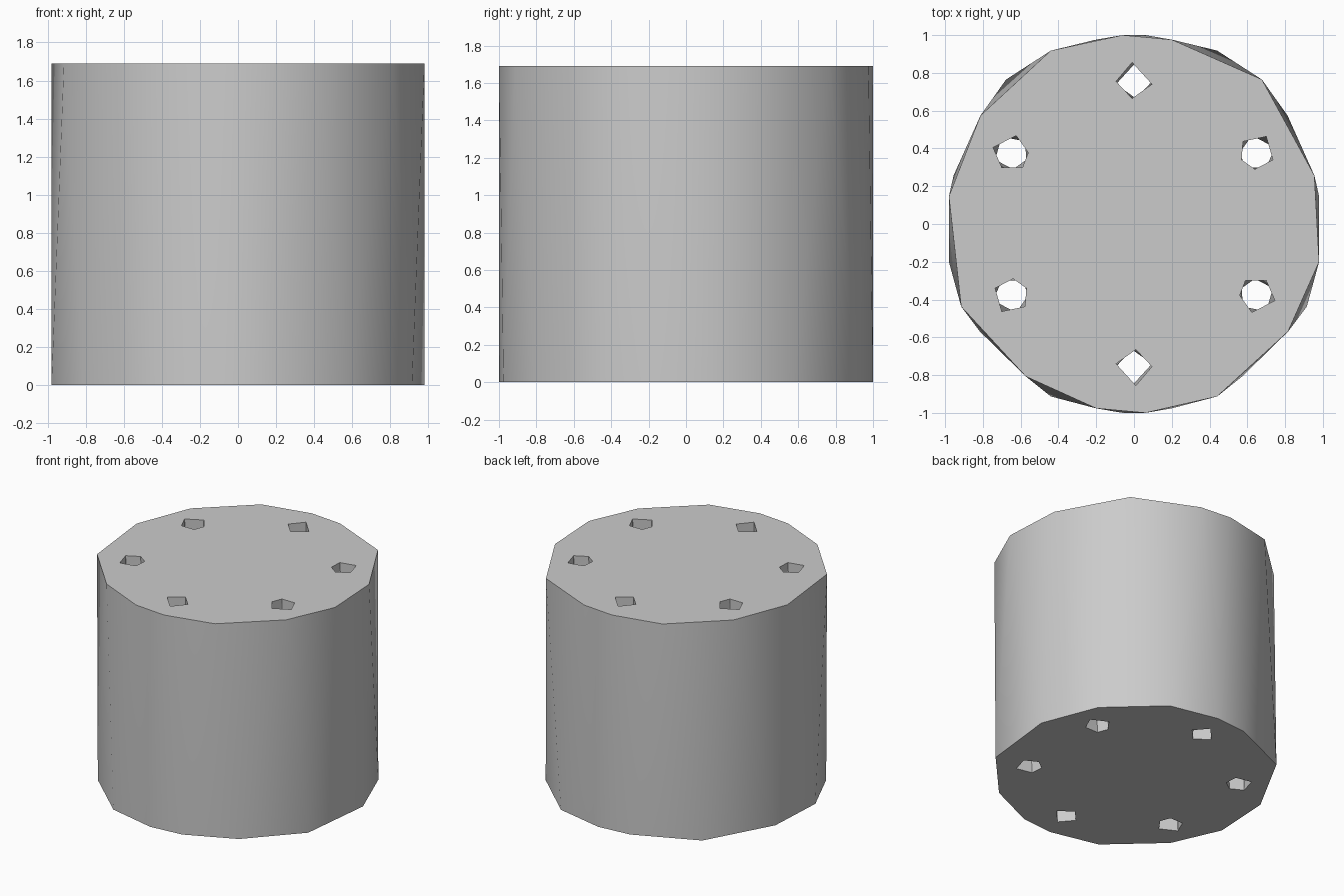
import bpy
import bmesh
import math
from mathutils import Vector

cube = bpy.data.objects.get("Cube")
if cube:
    bpy.data.objects.remove(cube, do_unlink=True)

HEIGHT = 1.69

# Faceted outline of the top rim; the bottom rim is its mirror image
RIM = [(-.06, 1), (.2, .976), (.677, .765), (.955, .257), (.98, -.2),
       (.815, -.57), (.44, -.913), (.06, -1), (-.2, -.976), (-.573, -.807),
       (-.915, -.437), (-.98, .146), (-.813, .574), (-.44, .918)]

# Upper outlines of three bolt holes; the other three are half-turn copies
BACK_HOLE = [(-.095, .755), (-.01, .855), (.095, .74), (-.01, .665)]
LEFT_HOLE = [(.7, .463), (.735, .34), (.64, .29), (.57, .34), (.577, .437)]
RIGHT_HOLE = [(-.624, .468), (-.746, .405), (-.7, .3), (-.59, .3), (-.56, .378)]


def half_turn(loop):
    return [(-x, -y) for x, y in loop]


def add_wall(bm, top, bottom):
    """Faceted wall between a top outline and a mirrored bottom outline."""
    verts = [bm.verts.new((x, y, HEIGHT)) for x, y in top]
    verts += [bm.verts.new((-x, y, 0)) for x, y in bottom]
    bmesh.ops.convex_hull(bm, input=verts)
    caps = [f for f in bm.faces
            if len({round(v.co.z, 3) for v in f.verts}) == 1]
    bmesh.ops.delete(bm, geom=caps, context='FACES_ONLY')
    # Drop the cap diagonals left without faces
    loose = [e for e in bm.edges if not e.link_faces]
    bmesh.ops.delete(bm, geom=loose, context='EDGES')


bm = bmesh.new()

# Outer wall
add_wall(bm, RIM, RIM)

# Bolt hole walls, each paired with the outline mirrored across x
for top, bottom in [(BACK_HOLE, BACK_HOLE), (LEFT_HOLE, RIGHT_HOLE),
                    (RIGHT_HOLE, LEFT_HOLE)]:
    add_wall(bm, top, bottom)
    add_wall(bm, half_turn(top), half_turn(bottom))

# Flat end faces with the holes left open
for z, side in ((HEIGHT, 1), (0, -1)):
    border = [e for e in bm.edges if e.is_boundary
              and all(abs(v.co.z - z) < 0.001 for v in e.verts)]
    bmesh.ops.triangle_fill(bm, edges=border, use_beauty=True,
                            normal=Vector((0, 0, side)))

bmesh.ops.recalc_face_normals(bm, faces=bm.faces[:])
mesh = bpy.data.meshes.new("drilled_cylinder")
bm.to_mesh(mesh)
bm.free()

body = bpy.data.objects.new("drilled_cylinder", mesh)
bpy.context.collection.objects.link(body)

# Plain grey material
grey = bpy.data.materials.new("light_grey")
grey.use_nodes = True
colour = (0.6, 0.6, 0.6, 1)
grey.diffuse_color = colour
grey.node_tree.nodes["Principled BSDF"].inputs["Base Color"].default_value = colour
mesh.materials.append(grey)

# Soft wall shading with crisp rims
bpy.ops.object.select_all(action='DESELECT')
body.select_set(True)
bpy.context.view_layer.objects.active = body
bpy.ops.object.shade_smooth_by_angle(angle=math.radians(30))
